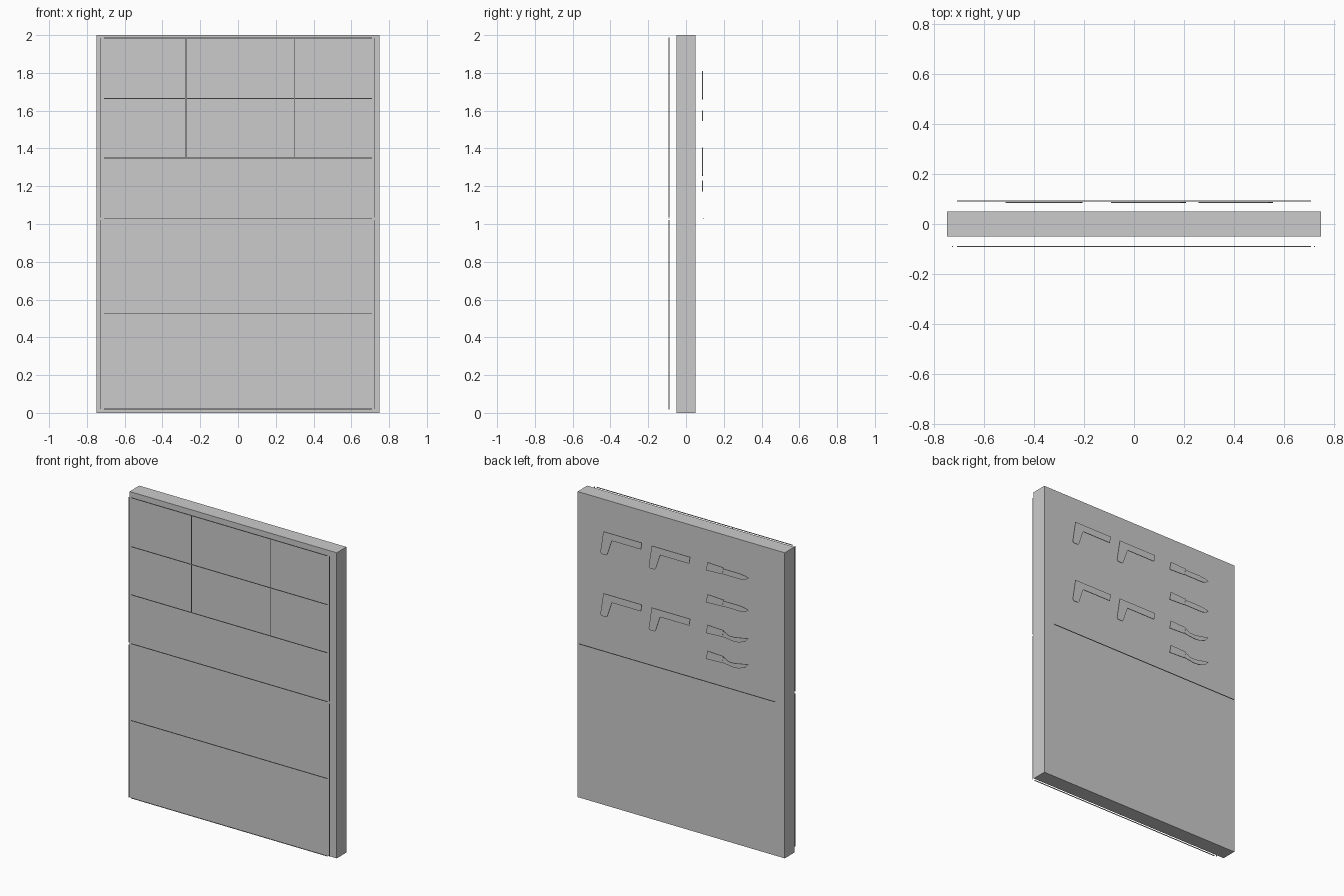
import bpy, bmesh

if "Cube" in bpy.data.objects:
    bpy.data.objects.remove(bpy.data.objects["Cube"])


def box(name, center, size):
    bpy.ops.mesh.primitive_cube_add(size=1, location=center)
    ob = bpy.context.object
    ob.name = name
    ob.scale = size
    bpy.ops.object.transform_apply(location=False, rotation=False, scale=True)
    return ob


def plate(name, profile, dx=0, dz=0, y=0.085, depth=0.004):
    # thin extruded outline lying parallel to the back face
    bm = bmesh.new()
    face = bm.faces.new([bm.verts.new((x + dx, y, z + dz)) for x, z in profile])
    new = bmesh.ops.extrude_face_region(bm, geom=[face])["geom"]
    bmesh.ops.translate(bm, vec=(0, depth, 0),
                        verts=[v for v in new if isinstance(v, bmesh.types.BMVert)])
    bmesh.ops.recalc_face_normals(bm, faces=bm.faces)
    me = bpy.data.meshes.new(name)
    bm.to_mesh(me)
    bm.free()
    ob = bpy.data.objects.new(name, me)
    bpy.context.collection.objects.link(ob)


T = 0.004   # strip thickness
YF = -0.09  # front strips

# Main board
box("board", (0, 0, 1), (1.5, 0.1, 2))

# Front horizontal strips
for i, z in enumerate((0.02, 0.527, 1.03, 1.35, 1.665, 1.985)):
    box(f"front_shelf_line_{i}", (0, YF, z), (1.42, T, T))

# Front side strips, each in two lengths
for side, x in (("left", -0.727), ("right", 0.724)):
    for part, z0, z1 in (("lower", 0.02, 1.02), ("upper", 1.035, 1.985)):
        box(f"{side}_side_line_{part}", (x, YF, (z0 + z1) / 2), (T, T, z1 - z0))

# Front dividers across the top two rows
for name, x in (("left", -0.275), ("right", 0.30)):
    box(f"{name}_divider_line", (x, YF, 1.667), (T, T, 0.635))

# Back horizontal strip
box("back_line", (0, 0.093, 1.03), (1.42, T, T))

# Pistol silhouettes, two by two
pistol = [(0.536, 1.81), (0.258, 1.81), (0.265, 1.765), (0.475, 1.765),
          (0.507, 1.67), (0.515, 1.66), (0.55, 1.66), (0.558, 1.67)]
for r, dz in enumerate((0, -0.405)):
    for c, dx in enumerate((0, -0.35)):
        plate(f"pistol_{r}_{c}", pistol, dx, dz)

# Knife silhouettes: handle and blade, two straight and two curved
handle = [(-0.217, 0.055), (-0.333, 0.05), (-0.325, 0.005), (-0.207, 0)]
straight = [(-0.333, 0.043), (-0.45, 0.043), (-0.49, 0.038), (-0.514, 0.03),
            (-0.495, 0.015), (-0.465, 0.007), (-0.326, 0.007)]
curved = [(-0.333, 0.046), (-0.37, 0.026), (-0.41, 0.026), (-0.514, 0.045),
          (-0.485, 0.015), (-0.44, 0), (-0.4, -0.002), (-0.326, 0.007)]
for i, (z, blade) in enumerate(((1.755, straight), (1.545, straight),
                                (1.345, curved), (1.175, curved))):
    plate(f"knife_handle_{i}", handle, dz=z)
    plate(f"knife_blade_{i}", blade, dz=z)
